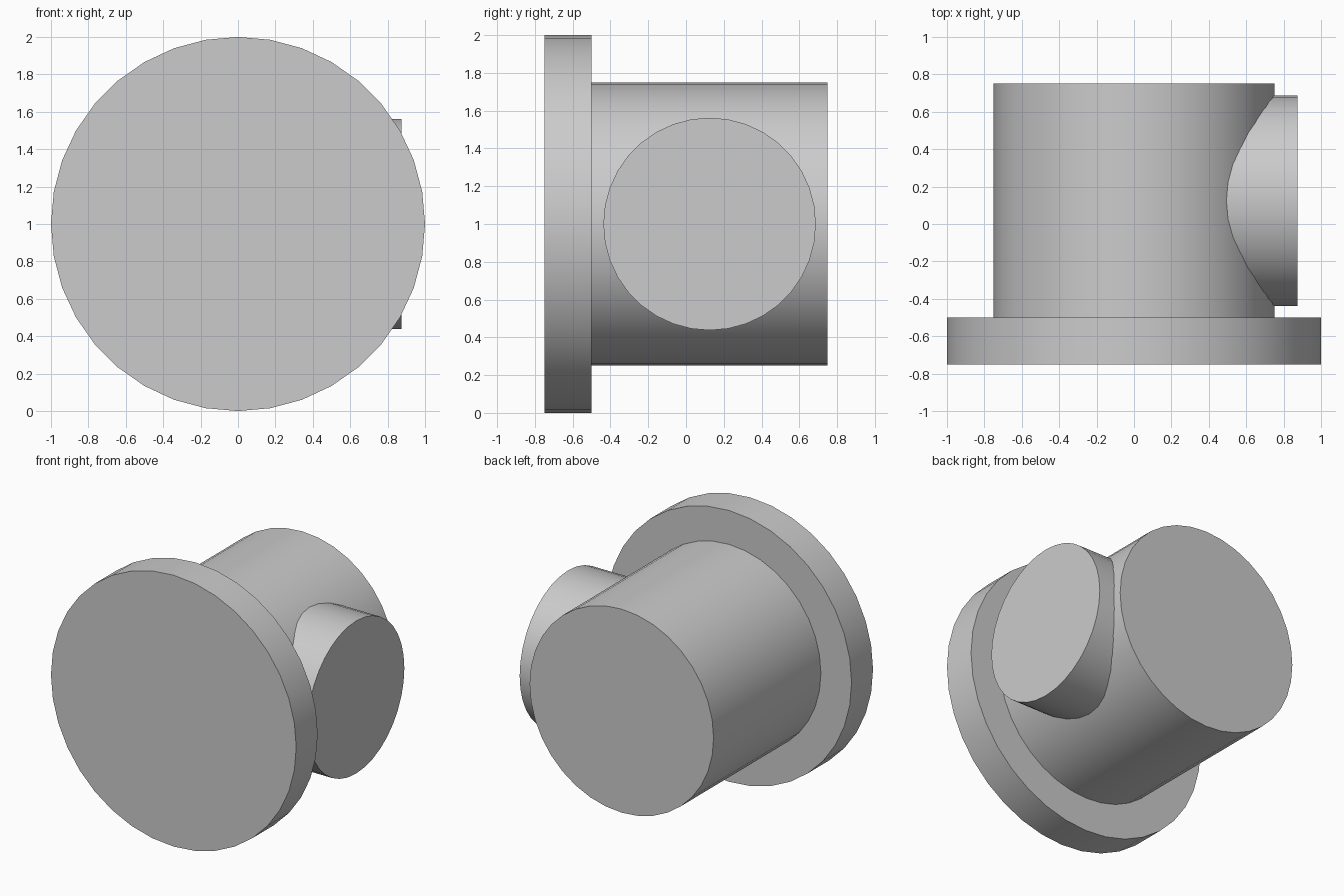
import bpy
from math import pi, radians
from mathutils import Vector

cube = bpy.data.objects.get("Cube")
if cube:
    bpy.data.objects.remove(cube, do_unlink=True)

# Single plain grey
GREY = (0.6, 0.6, 0.6, 1.0)
grey = bpy.data.materials.new("plain_grey")
grey.use_nodes = True
grey.diffuse_color = GREY
grey.node_tree.nodes["Principled BSDF"].inputs["Base Color"].default_value = GREY


def cylinder(name, radius, start, end, rotation):
    """Capped cylinder between two points, with smooth sides and sharp rims."""
    start, end = Vector(start), Vector(end)
    bpy.ops.mesh.primitive_cylinder_add(
        vertices=36, radius=radius, depth=(end - start).length,
        location=(start + end) / 2, rotation=rotation)
    part = bpy.context.object
    part.name = part.data.name = name
    part.data.materials.append(grey)
    bpy.ops.object.transform_apply(location=False, rotation=True, scale=True)
    bpy.ops.object.shade_smooth_by_angle(angle=radians(30))
    return part


ALONG_Y = (pi / 2, 0, 0)
ALONG_X = (0, pi / 2, 0)

# Wide front disc
cylinder("front_flange", 1.0, (0, -0.75, 1), (0, -0.5, 1), ALONG_Y)

# Main barrel, seated slightly into the flange
cylinder("main_barrel", 0.75, (0, -0.6, 1), (0, 0.75, 1), ALONG_Y)

# Short side stub growing out of the barrel
cylinder("left_side_branch", 0.5625, (0.3, 0.125, 1), (0.875, 0.125, 1), ALONG_X)
